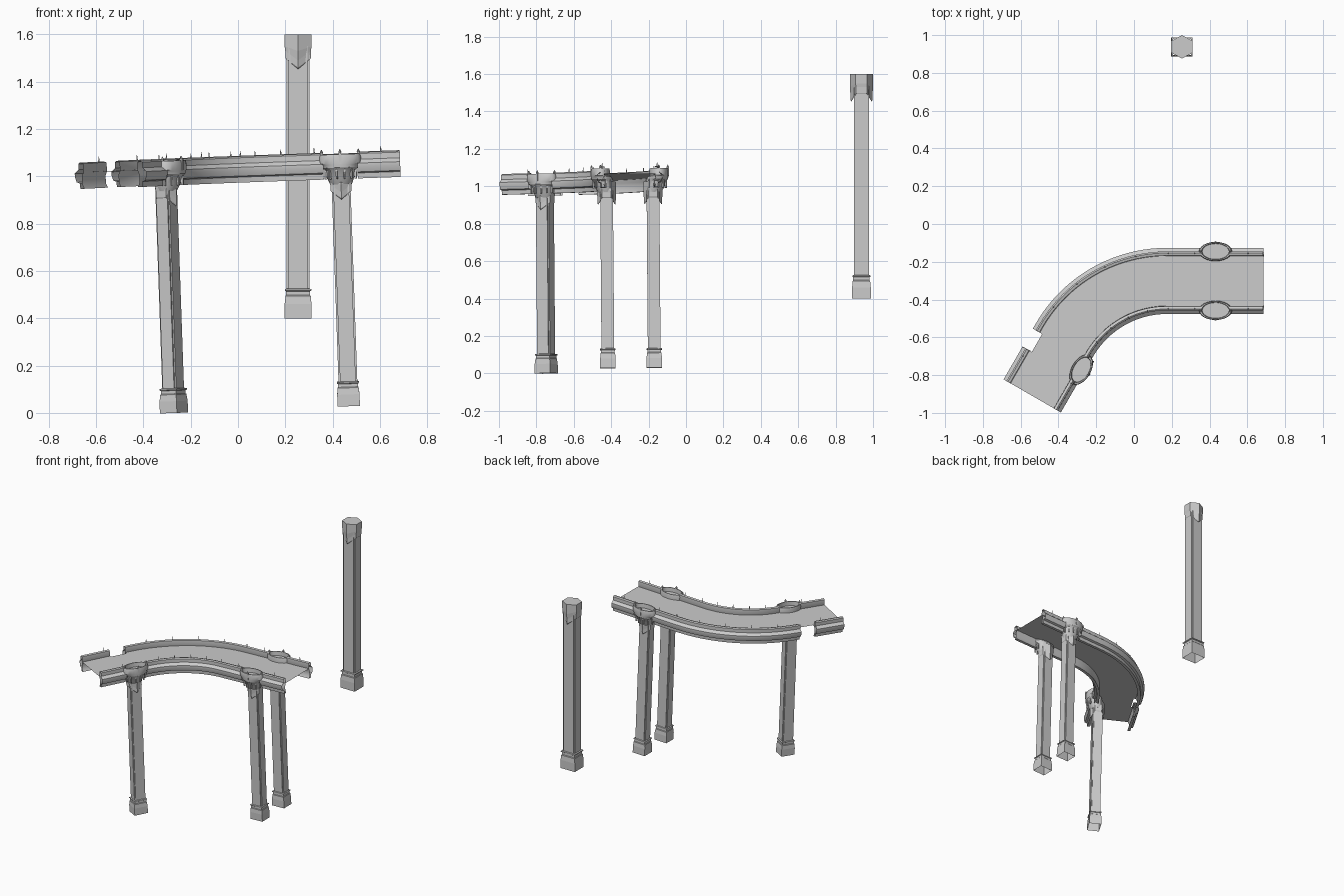
import bpy, bmesh, math
from math import sin, cos, pi, radians
from mathutils import Matrix, Vector

if "Cube" in bpy.data.objects:
    bpy.data.objects.remove(bpy.data.objects["Cube"])

# The bridge as a whole leans slightly around its deck level
TILT = (Matrix.Translation((0, 0, 1)) @ Matrix.Rotation(-0.035, 4, 'Y')
        @ Matrix.Rotation(0.008, 4, 'X') @ Matrix.Translation((0, 0, -1)))
ARC_X, MID_Y, RADIUS, END_LEN, START_X = 0.176, -0.301, 0.628, 0.34, 0.687
S1 = START_X - ARC_X
S2 = S1 + RADIUS * pi / 3
S3 = S2 + END_LEN


def make(name, bm, matrix=Matrix(), smooth=False):
    bmesh.ops.recalc_face_normals(bm, faces=bm.faces)
    me = bpy.data.meshes.new(name)
    bm.to_mesh(me)
    bm.free()
    ob = bpy.data.objects.new(name, me)
    bpy.context.collection.objects.link(ob)
    ob.matrix_world = matrix
    if smooth:
        bpy.ops.object.select_all(action='DESELECT')
        ob.select_set(True)
        bpy.context.view_layer.objects.active = ob
        bpy.ops.object.shade_smooth_by_angle(angle=radians(30))
    return ob


def road(s, u):
    """Plan point at distance s along the road, offset u to the outer side; and heading."""
    if s <= S1:
        c, h = Vector((START_X - s, MID_Y)), pi
    else:
        t = min((s - S1) / RADIUS, pi / 3)
        c = Vector((ARC_X - RADIUS * sin(t), MID_Y - RADIUS * (1 - cos(t))))
        h = pi + t
        if s > S2:
            c += Vector((cos(h), sin(h))) * (s - S2)
    return c + Vector((sin(h), -cos(h))) * u, h


def stations(a, b):
    arc = [S1 + (S2 - S1) * i / 20 for i in range(21)]
    return [a] + [s for s in arc if a + 1e-4 < s < b - 1e-4] + [b]


def loft(bm, rings, closed=True, cap_start=False, cap_end=False):
    vs = [[bm.verts.new(p) for p in r] for r in rings]
    n = len(vs[0])
    for a, b in zip(vs, vs[1:]):
        for i in range(n if closed else n - 1):
            j = (i + 1) % n
            bm.faces.new((a[i], a[j], b[j], b[i]))
    if cap_start:
        bm.faces.new(vs[0][::-1])
    if cap_end:
        bm.faces.new(vs[-1])


def sweep(name, profile, spans, side=1, closed=True):
    bm = bmesh.new()
    for a, b in spans:
        loft(bm, [[(*road(s, u * side)[0], z) for u, z in profile] for s in stations(a, b)],
             closed)
    return make(name, bm, TILT, True)


def box(bm, centre, size, angle=0):
    m = Matrix.Translation(centre) @ Matrix.Rotation(angle, 4, 'Z') @ Matrix.Diagonal((*size, 1))
    bmesh.ops.create_cube(bm, size=1, matrix=m)


# Thin road deck, narrower at the gap where a pillar is missing
POST_R, POST_L = START_X - 0.434, S2 + 0.09
GAP = (S2 + 0.03, S2 + 0.14)
sweep("road_deck", [(-0.138, 1.047), (0.138, 1.047)], [(0, GAP[0]), (GAP[1], S3)], closed=False)
sweep("road_deck_gap", [(-0.138, 1.047), (0.118, 1.047)], [GAP], closed=False)

# Moulded side rails, interrupted at the crowns and the gap
RAIL = [(0.130, 0.977), (0.150, 0.977), (0.152, 1.0), (0.167, 1.005), (0.175, 1.028),
        (0.175, 1.042), (0.156, 1.058), (0.156, 1.082), (0.148, 1.088), (0.134, 1.084),
        (0.132, 1.047), (0.140, 1.03), (0.140, 0.995)]
CUT = 0.072
sweep("inner_rail", RAIL, [(0, POST_R - CUT), (POST_R + CUT, POST_L - CUT), (POST_L + CUT, S3)], -1)
sweep("outer_rail", RAIL, [(0, POST_R - CUT), (POST_R + CUT, GAP[0]), (GAP[1], S3)])

# Small spikes along the rails
bm = bmesh.new()
for side in (1, -1):
    for i in range(10):
        s = 0.08 + i * 0.141
        blocked = abs(s - POST_R) < 0.08 or GAP[0] - 0.02 < s < GAP[1] + 0.02
        if s < S3 and not blocked:
            p, h = road(s, 0.147 * side)
            bmesh.ops.create_cone(bm, cap_ends=True, segments=5, radius1=0.004, radius2=0.001,
                                  depth=0.026, matrix=Matrix.Translation((*p, 1.096)))
make("rail_spikes", bm, TILT)


def pillar(name, matrix):
    def rect(hx, hy, z):
        return [(-hx, -hy, z), (hx, -hy, z), (hx, hy, z), (-hx, hy, z)]

    # Stepped foot with a thin ring moulding
    bm = bmesh.new()
    loft(bm, [rect(0.057 * k, 0.050 * k, z) for k, z in
              ((1, 0), (1, 0.06), (0.94, 0.088), (0.94, 0.094), (0.88, 0.098),
               (0.88, 0.114), (0.98, 0.117), (0.98, 0.123), (0.84, 0.126))])
    make(name + "_foot", bm, matrix)

    # Shaft with notched corners
    bm = bmesh.new()
    hx, hy, n = 0.048, 0.041, 0.008
    sec = []
    for sx, sy in ((1, 1), (-1, 1), (-1, -1), (1, -1)):
        c = [(sx * hx, sy * (hy - n)), (sx * (hx - n), sy * (hy - n)), (sx * (hx - n), sy * hy)]
        sec += c if sx * sy > 0 else c[::-1]
    loft(bm, [[(x, y, z) for x, y in sec] for z in (0.11, 1.15)])
    make(name + "_shaft", bm, matrix)

    # Hexagonal capital with drooping points front and back
    bm = bmesh.new()

    def hexa(k, z_side, z_point):
        return [(0, -0.062 * k, z_point), (0.057 * k, -0.031 * k, z_side),
                (0.057 * k, 0.031 * k, z_side), (0, 0.062 * k, z_point),
                (-0.057 * k, 0.031 * k, z_side), (-0.057 * k, -0.031 * k, z_side)]
    loft(bm, [hexa(0.80, 1.10, 1.065), hexa(0.88, 1.095, 1.053), hexa(0.94, 1.10, 1.06),
              hexa(0.95, 1.13, 1.09), hexa(1, 1.15, 1.13), hexa(1, 1.2, 1.2)], cap_end=True)
    make(name + "_capital", bm, matrix)


def crown(name, matrix, out):
    """Oval turret on the rail; out is +1 or -1 for the side that faces outward."""
    bm = bmesh.new()
    # radius, height, depth ratio, shift towards the road
    prof = [(0.046, 0.955, 0.9, 0.028), (0.058, 0.985, 0.9, 0.022), (0.064, 1.015, 0.85, 0.014),
            (0.078, 1.026, 0.74, 0.008), (0.082, 1.038, 0.68, 0.005), (0.0875, 1.043, 0.58, 0),
            (0.0875, 1.070, 0.58, 0), (0.083, 1.082, 0.58, 0), (0.074, 1.082, 0.58, 0),
            (0.071, 1.052, 0.58, 0), (0.010, 1.052, 0.58, 0)]
    ring = [2 * pi * i / 24 for i in range(24)]
    loft(bm, [[(r * cos(a), q * r * sin(a) - d * out, z) for a in ring] for r, z, q, d in prof],
         cap_start=True, cap_end=True)
    make(name, bm, matrix, True)
    bm = bmesh.new()
    # Hanging corbels under the rim
    for i in range(12):
        a = 2 * pi * (i + 0.5) / 12
        box(bm, (0.065 * cos(a), 0.053 * sin(a) - 0.014 * out, 1.0), (0.010, 0.006, 0.045), a)
    # Upright prongs on the rim
    for x, y in ((0.078, 0), (-0.078, 0), (0, 0.048 * out)):
        box(bm, (x, y, 1.066), (0.011, 0.011, 0.048))
        bmesh.ops.create_cone(bm, cap_ends=True, segments=4, radius1=0.007, radius2=0.001,
                              depth=0.012, matrix=Matrix.Translation((x, y, 1.095)))
    make(name + "_trim", bm, matrix)


# Three supporting pillars, set slightly inside their crowns
for name, s, side in (("back_right", POST_R, 1), ("front_right", POST_R, -1),
                      ("front_left", POST_L, -1)):
    for part, u in ((pillar, 0.124), (crown, 0.156)):
        p, h = road(s, u * side)
        place = TILT @ Matrix.Translation((*p, 0)) @ Matrix.Rotation(h - pi, 4, 'Z')
        if part is pillar:
            pillar(name + "_pillar",
                   place @ Matrix.Translation((0, 0, 0.016)) @ Matrix.Scale(0.83, 4))
        else:
            # the half-turn-free frame keeps +y as the outer side of the road
            crown(name + "_crown", place, side)

# Larger free pillar standing apart
pillar("free_pillar", Matrix.Translation((0.254, 0.938, 0.4)))
